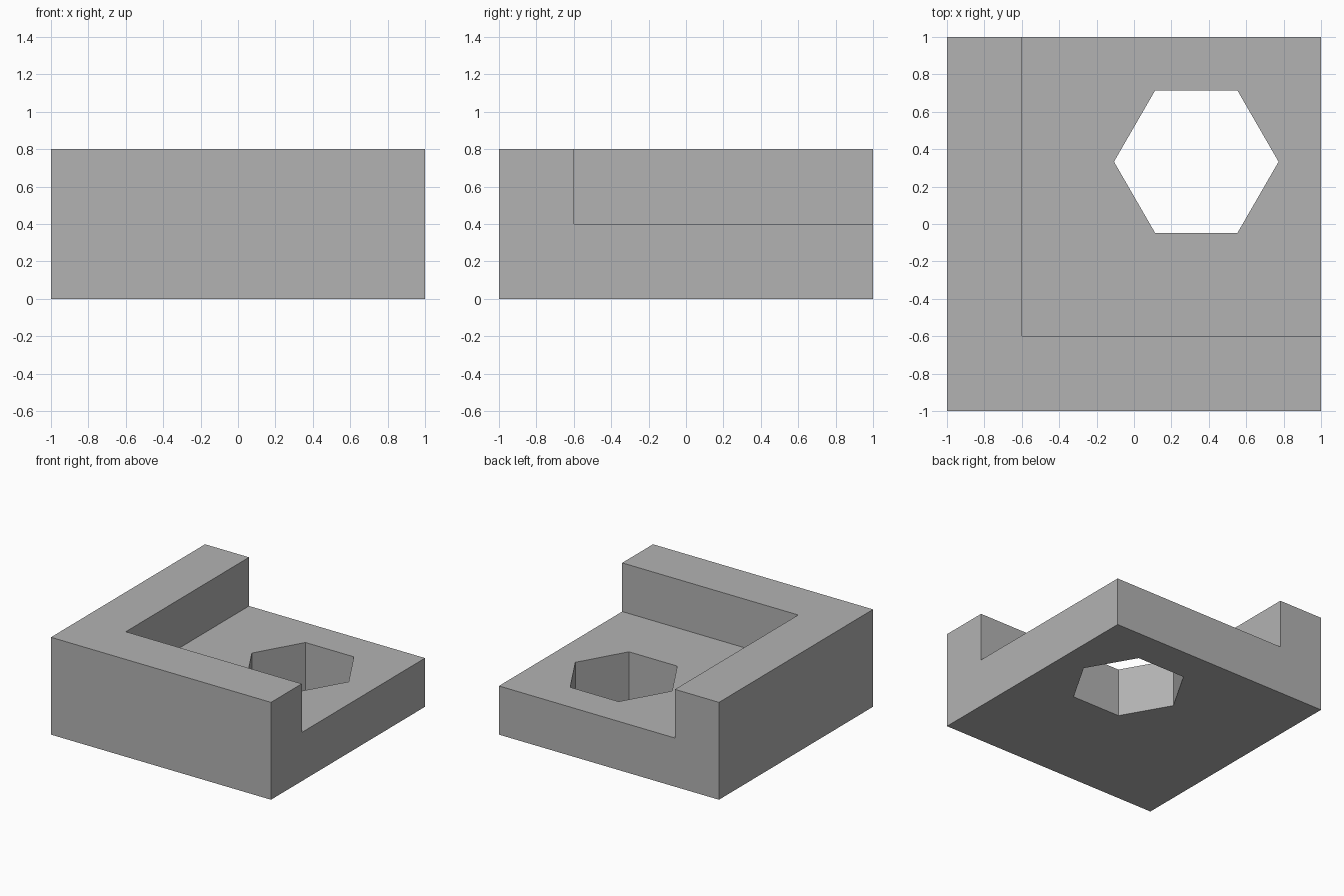
import bpy

cube = bpy.data.objects.get("Cube")
if cube:
    bpy.data.objects.remove(cube, do_unlink=True)

# Plain grey material
grey = bpy.data.materials.new("plain_grey")
grey.use_nodes = True
colour = (0.45, 0.45, 0.45, 1)
grey.diffuse_color = colour
grey.node_tree.nodes["Principled BSDF"].inputs["Base Color"].default_value = colour


def box(name, low, high):
    centre = [(a + b) / 2 for a, b in zip(low, high)]
    bpy.ops.mesh.primitive_cube_add(size=1, location=centre)
    obj = bpy.context.object
    obj.name = name
    obj.scale = [b - a for a, b in zip(low, high)]
    bpy.ops.object.transform_apply(location=True, rotation=False, scale=True)
    return obj


def cut(target, cutter):
    cutter.hide_render = True
    mod = target.modifiers.new("cut", "BOOLEAN")
    mod.operation = "DIFFERENCE"
    mod.solver = "EXACT"
    mod.object = cutter
    bpy.context.view_layer.objects.active = target
    bpy.ops.object.modifier_apply(modifier=mod.name)
    bpy.data.objects.remove(cutter, do_unlink=True)


# Solid block with a raised L-shaped wall left along the front and right
block = box("corner_block", (-1, -1, 0), (1, 1, 0.8))
cut(block, box("recess_cutter", (-0.6, -0.6, 0.4), (1.5, 1.5, 1.2)))

# Hexagonal through-hole with corners pointing along x
bpy.ops.mesh.primitive_cylinder_add(vertices=6, radius=0.44, depth=2,
                                    location=(0.333, 0.333, 0.2),
                                    rotation=(0, 0, 1.5707963))
hole = bpy.context.object
hole.name = "hex_hole_cutter"
cut(block, hole)

block.data.materials.clear()
block.data.materials.append(grey)
for face in block.data.polygons:
    face.material_index = 0
    face.use_smooth = False
